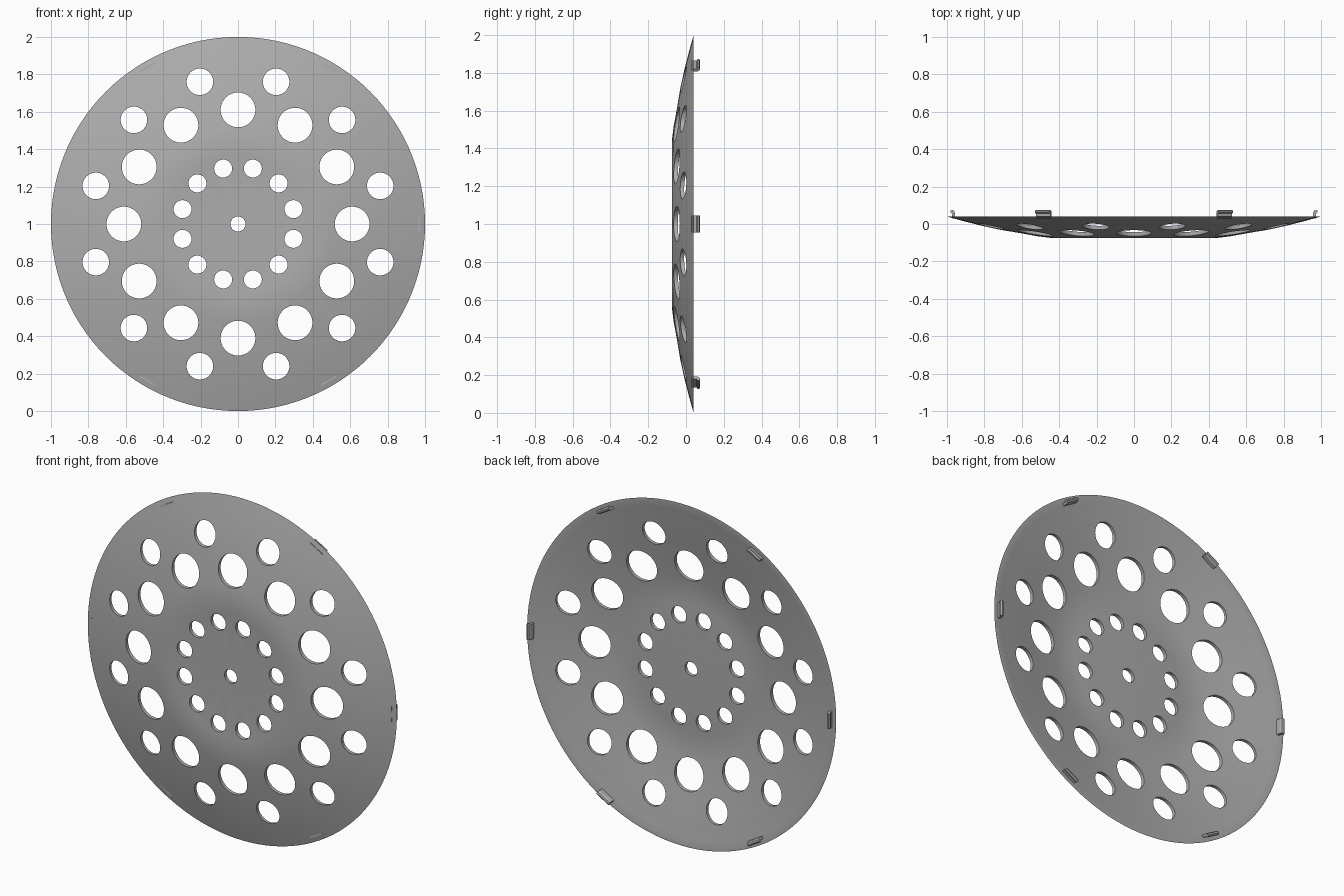
import bpy, bmesh, math
from mathutils import Matrix, Vector

cube = bpy.data.objects.get("Cube")
if cube:
    bpy.data.objects.remove(cube)

grey = bpy.data.materials.new("satin grey")
grey.use_nodes = True
colour = (0.42, 0.42, 0.42, 1)
grey.diffuse_color = colour
grey.node_tree.nodes["Principled BSDF"].inputs["Base Color"].default_value = colour

CENTRE = Matrix.Translation((0, 0, 1))


def make_object(name, bm):
    bmesh.ops.recalc_face_normals(bm, faces=bm.faces)
    mesh = bpy.data.meshes.new(name)
    bm.to_mesh(mesh)
    bm.free()
    mesh.materials.append(grey)
    obj = bpy.data.objects.new(name, mesh)
    bpy.context.collection.objects.link(obj)
    return obj


def activate(obj):
    bpy.ops.object.select_all(action="DESELECT")
    obj.select_set(True)
    bpy.context.view_layer.objects.active = obj


# Dished disc: closed (radius, y) section, turned around the y axis
front = [(0.04, -0.068), (0.3, -0.068), (0.37, -0.072), (0.44, -0.075), (0.52, -0.065),
         (0.62, -0.048), (0.72, -0.03), (0.82, -0.008), (0.91, 0.015), (1.0, 0.04)]
back = [(0.985, 0.04), (0.95, 0.033), (0.89, 0.023), (0.82, 0.011), (0.72, -0.009),
        (0.62, -0.027), (0.52, -0.043), (0.44, -0.052), (0.37, -0.05), (0.3, -0.047), (0.04, -0.047)]
bm = bmesh.new()
section = [bm.verts.new((r, y, 0)) for r, y in front + back]
edges = [bm.edges.new((v, section[i - 1])) for i, v in enumerate(section)]
bmesh.ops.spin(bm, geom=section + edges, cent=(0, 0, 0), axis=(0, 1, 0),
               angle=math.tau, steps=120, use_merge=True)
bmesh.ops.remove_doubles(bm, verts=bm.verts, dist=0.0001)
bm.transform(CENTRE)
disc = make_object("vented_disc", bm)

# Three rings of twelve round holes: ring radius, hole radius, turn in degrees
bm = bmesh.new()
for ring, radius, turn in [(0.307, 0.048, 15), (0.61, 0.093, 0), (0.787, 0.071, 15)]:
    for i in range(12):
        angle = math.radians(turn + 30 * i)
        place = Matrix.Translation((ring * math.cos(angle), 0, ring * math.sin(angle)))
        bmesh.ops.create_cone(bm, cap_ends=True, segments=40, radius1=radius, radius2=radius,
                              depth=0.5, matrix=CENTRE @ place @ Matrix.Rotation(math.pi / 2, 4, "X"))
cutter = make_object("hole_cutter", bm)
cutter.hide_render = True

cut = disc.modifiers.new("holes", "BOOLEAN")
cut.operation = "DIFFERENCE"
cut.solver = "EXACT"
cut.object = cutter
activate(disc)
bpy.ops.object.modifier_apply(modifier=cut.name)
bpy.data.objects.remove(cutter)
bpy.ops.object.shade_smooth_by_angle(angle=math.radians(30))

# Six hooked retaining clips behind the rim
hook = [(0.958, 0.03), (0.972, 0.03), (0.972, 0.055), (0.982, 0.062),
        (0.982, 0.07), (0.974, 0.075), (0.964, 0.072), (0.958, 0.06)]
for i in range(6):
    bm = bmesh.new()
    face = bm.faces.new([bm.verts.new((r, y, -0.045)) for r, y in hook])
    side = bmesh.ops.extrude_face_region(bm, geom=[face])
    bmesh.ops.translate(bm, vec=Vector((0, 0, 0.09)),
                        verts=[g for g in side["geom"] if isinstance(g, bmesh.types.BMVert)])
    bm.transform(CENTRE @ Matrix.Rotation(math.radians(60 * i), 4, "Y"))
    clip = make_object(f"rim_clip_{i + 1}", bm)
